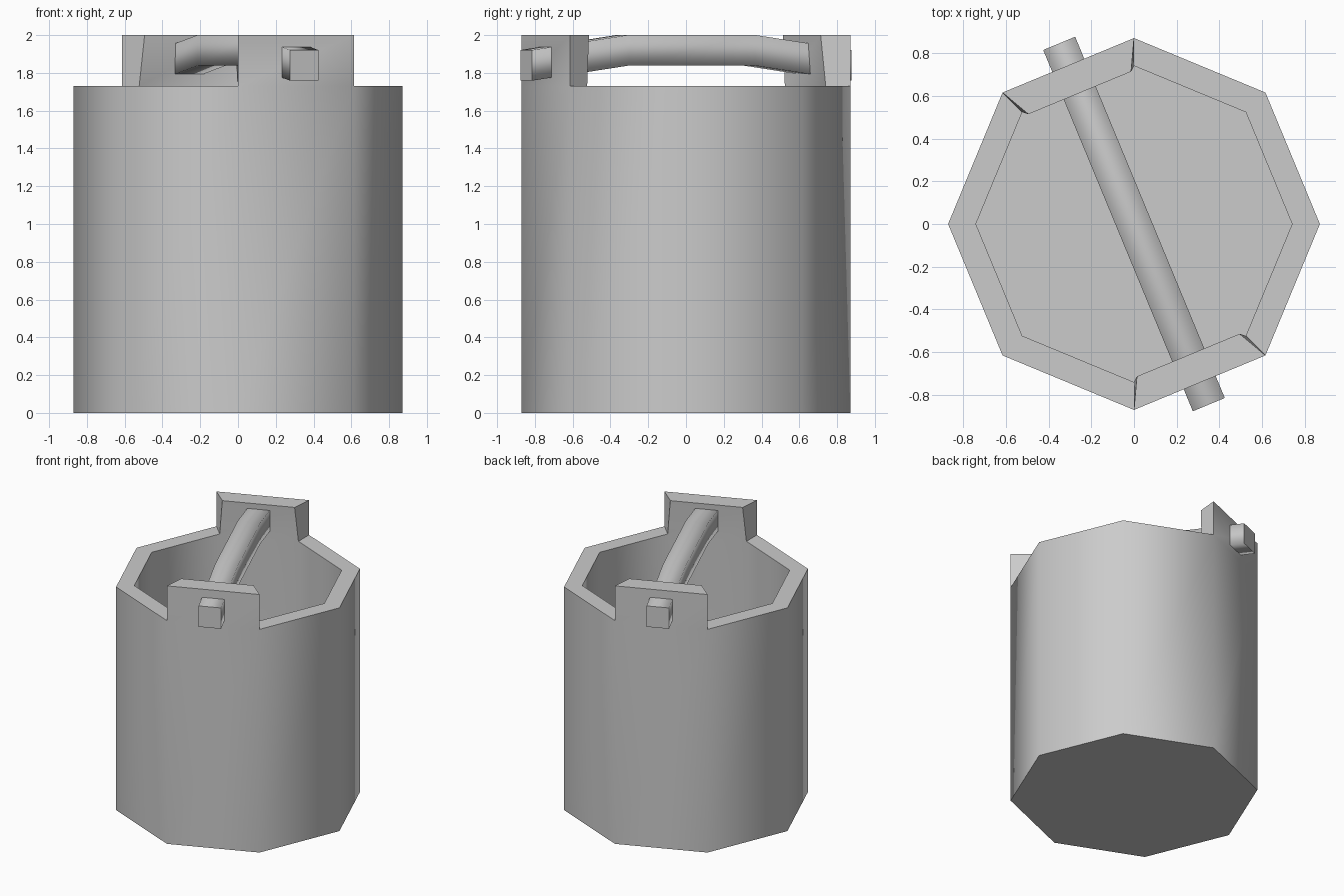
import bpy, bmesh
from math import radians, cos, sin
from mathutils import Vector

cube = bpy.data.objects.get("Cube")
if cube:
    bpy.data.objects.remove(cube, do_unlink=True)

SIDES = 8
OUTER, INNER = 0.87, 0.74
RIM, FLOOR, TOP = 1.73, 0.13, 2.0
TABS = (2, 6)                       # the two opposite sides that rise above the rim

grey = bpy.data.materials.new("plain grey")
grey.use_nodes = True
grey.diffuse_color = (0.6, 0.6, 0.6, 1)
grey.node_tree.nodes["Principled BSDF"].inputs["Base Color"].default_value = (0.6, 0.6, 0.6, 1)

# Handle axis: square to the two tabs
axis = Vector((cos(radians(112.5)), sin(radians(112.5)), 0))
across = Vector((axis.y, -axis.x, 0))
up = Vector((0, 0, 1))


def finish(bm, name, angle):
    bmesh.ops.recalc_face_normals(bm, faces=bm.faces)
    mesh = bpy.data.meshes.new(name)
    bm.to_mesh(mesh)
    bm.free()
    mesh.materials.append(grey)
    obj = bpy.data.objects.new(name, mesh)
    bpy.context.collection.objects.link(obj)
    bpy.ops.object.select_all(action='DESELECT')
    obj.select_set(True)
    bpy.context.view_layer.objects.active = obj
    bpy.ops.object.shade_smooth_by_angle(angle=radians(angle))
    return obj


def ring(bm, radius, z):
    return [bm.verts.new((radius * cos(radians(45 * i)), radius * sin(radians(45 * i)), z))
            for i in range(SIDES)]


# Bucket: outer wall, rim, inner wall and floor, with two raised tabs
bm = bmesh.new()
base, rim_out = ring(bm, OUTER, 0), ring(bm, OUTER, RIM)
rim_in, floor = ring(bm, INNER, RIM), ring(bm, INNER, FLOOR)
bm.faces.new(base)
bm.faces.new(floor)
for i in range(SIDES):
    j = (i + 1) % SIDES
    bm.faces.new((base[i], base[j], rim_out[j], rim_out[i]))
    bm.faces.new((floor[i], floor[j], rim_in[j], rim_in[i]))
    if i not in TABS:
        bm.faces.new((rim_out[i], rim_out[j], rim_in[j], rim_in[i]))
        continue
    # Tab: its inner face leans inwards a little
    sign = 1 if i == TABS[0] else -1
    low = [rim_out[i], rim_out[j], rim_in[j], rim_in[i]]
    high = [bm.verts.new((v.co.x, v.co.y, TOP)) for v in low[:2]]
    high += [bm.verts.new(sign * (axis * 0.664 + across * w) + up * TOP) for w in (-0.26, 0.26)]
    bm.faces.new(high)
    for k in range(4):
        n = (k + 1) % 4
        bm.faces.new((low[k], low[n], high[n], high[k]))
finish(bm, "bucket", 50)

# Handle: square bar, bent at two points, soft along its length
bm = bmesh.new()
HALF = 0.081
sections = []
for s, z in ((-0.915, 1.84), (-0.36, 1.92), (0.36, 1.92), (0.915, 1.84)):
    centre = axis * s + up * z
    sections.append([bm.verts.new(centre + across * a * HALF + up * b * HALF)
                     for a, b in ((-1, -1), (1, -1), (1, 1), (-1, 1))])
for a, b in zip(sections, sections[1:]):
    for k in range(4):
        n = (k + 1) % 4
        bm.faces.new((a[k], a[n], b[n], b[k]))
ends = [bm.faces.new(sections[0]), bm.faces.new(sections[-1])]
handle = finish(bm, "handle", 180)
end_verts = ({0, 1, 2, 3}, {12, 13, 14, 15})
for edge in handle.data.edges:
    if any(set(edge.vertices) <= group for group in end_verts):
        edge.use_edge_sharp = True
